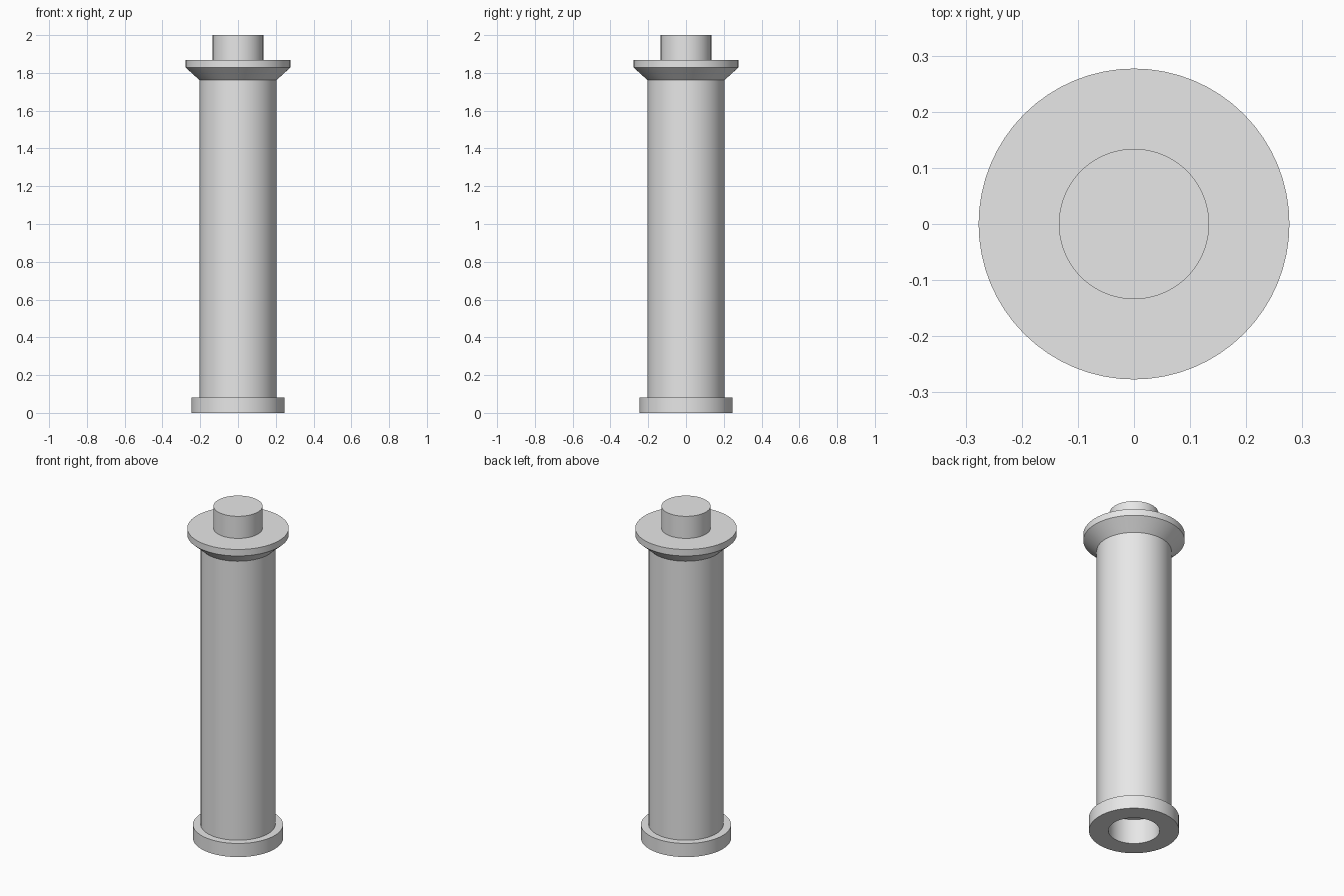
import bpy
import math

if "Cube" in bpy.data.objects:
    bpy.data.objects.remove(bpy.data.objects["Cube"], do_unlink=True)

SIDES = 64

# Single plain grey finish
grey = bpy.data.materials.new("light_grey")
grey.use_nodes = True
colour = (0.8, 0.8, 0.8, 1)
grey.diffuse_color = colour
grey.node_tree.nodes["Principled BSDF"].inputs["Base Color"].default_value = colour


def lathe(name, profile):
    """Turn (radius, height) points around z; a radius of 0 closes to a point."""
    verts, rings, faces = [], [], []
    for r, z in profile:
        count = SIDES if r > 0 else 1
        start = len(verts)
        for i in range(count):
            a = math.tau * i / SIDES
            verts.append((r * math.cos(a), r * math.sin(a), z))
        rings.append([start + i % count for i in range(SIDES)])
    for low, high in zip(rings, rings[1:]):
        for i in range(SIDES):
            j = (i + 1) % SIDES
            corners = (low[i], low[j], high[j], high[i])
            faces.append(tuple(dict.fromkeys(corners)))
    mesh = bpy.data.meshes.new(name)
    mesh.from_pydata(verts, [], faces)
    mesh.materials.append(grey)
    part = bpy.data.objects.new(name, mesh)
    bpy.context.collection.objects.link(part)
    bpy.ops.object.select_all(action="DESELECT")
    part.select_set(True)
    bpy.context.view_layer.objects.active = part
    bpy.ops.object.shade_smooth_by_angle(angle=math.radians(30))
    return part


# Shared radii and levels where neighbouring parts meet
shaft_r, peg_r, bore_r, base_r, rim_r = 0.204, 0.134, 0.14, 0.246, 0.277
base_top, shaft_top, rim_low, rim_top, bore_top = 0.082, 1.762, 1.828, 1.867, 0.15

# Foot ring with a blind socket underneath
lathe("base", [(0, bore_top), (bore_r, bore_top), (bore_r, 0),
               (base_r, 0), (base_r, base_top), (shaft_r, base_top)])

# Long round shaft
lathe("shaft", [(shaft_r, base_top), (shaft_r, shaft_top)])

# Flared collar with a flat rim
lathe("collar", [(shaft_r, shaft_top), (rim_r, rim_low),
                 (rim_r, rim_top), (peg_r, rim_top)])

# Peg on top
lathe("peg", [(peg_r, rim_top), (peg_r, 2), (0, 2)])
